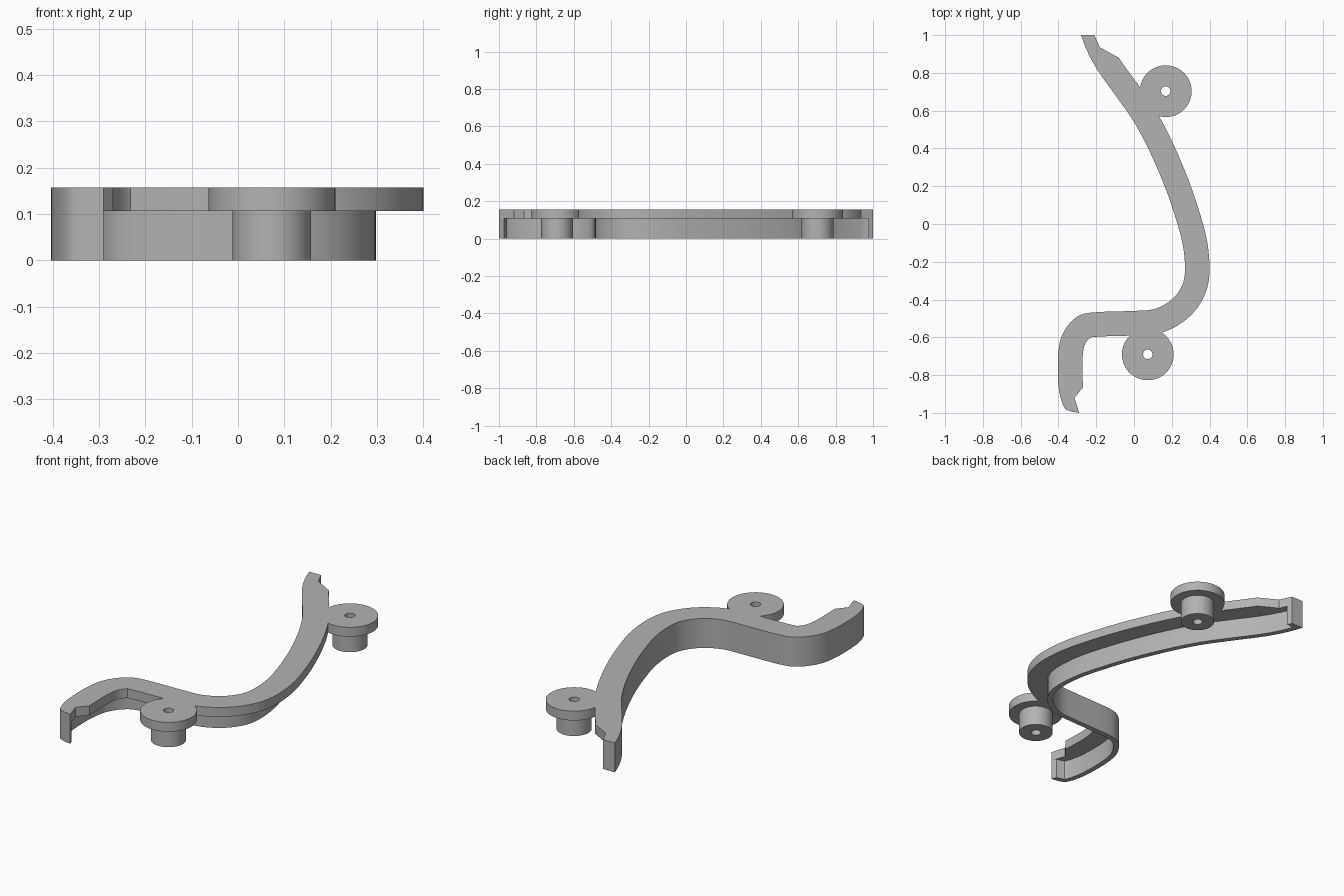
import bpy, bmesh, math
from mathutils import Vector

cube = bpy.data.objects.get("Cube")
if cube:
    bpy.data.objects.remove(cube, do_unlink=True)

grey = bpy.data.materials.new("plain grey")
grey.use_nodes = True
grey.diffuse_color = (0.45, 0.45, 0.45, 1)
grey.node_tree.nodes["Principled BSDF"].inputs["Base Color"].default_value = (0.45, 0.45, 0.45, 1)

STEPS = 4
MID, TOP = 0.107, 0.157


def make_object(name, bm):
    bmesh.ops.recalc_face_normals(bm, faces=bm.faces)
    mesh = bpy.data.meshes.new(name)
    bm.to_mesh(mesh)
    bm.free()
    mesh.materials.append(grey)
    obj = bpy.data.objects.new(name, mesh)
    bpy.context.collection.objects.link(obj)
    return obj


def prism(name, outline, z0, z1):
    bm = bmesh.new()
    face = bm.faces.new([bm.verts.new((p[0], p[1], z0)) for p in outline])
    ext = bmesh.ops.extrude_face_region(bm, geom=[face], use_keep_orig=True)
    verts = [v for v in ext["geom"] if isinstance(v, bmesh.types.BMVert)]
    bmesh.ops.translate(bm, verts=verts, vec=(0, 0, z1 - z0))
    return make_object(name, bm)


def lathe(name, profile, centre, sides=64):
    bm = bmesh.new()
    rings = []
    for i in range(sides):
        a = 2 * math.pi * i / sides
        rings.append([bm.verts.new((centre[0] + r * math.cos(a),
                                    centre[1] + r * math.sin(a), z)) for r, z in profile])
    n = len(profile)
    for i in range(sides):
        a, b = rings[i], rings[(i + 1) % sides]
        for j in range(n):
            k = (j + 1) % n
            bm.faces.new((a[j], b[j], b[k], a[k]))
    return make_object(name, bm)


def smooth_path(points):
    pts = [Vector(p) for p in points]
    pts = [2 * pts[0] - pts[1]] + pts + [2 * pts[-1] - pts[-2]]
    out = []
    for a, b, c, d in zip(pts, pts[1:], pts[2:], pts[3:]):
        for s in range(STEPS):
            t = s / STEPS
            out.append(0.5 * (2 * b + (c - a) * t + (2 * a - 5 * b + 4 * c - d) * t * t
                              + (3 * b - a - 3 * c + d) * t ** 3))
    return out + [pts[-2]]


def offset(path, dist):
    out = []
    for i, p in enumerate(path):
        d = (path[min(i + 1, len(path) - 1)] - path[max(i - 1, 0)]).normalized()
        out.append(p + Vector((-d.y, d.x)) * dist)
    return out


# Curved edge that both the flange and the wall follow, back to front
edge = smooth_path([
    (-0.28, 1), (-0.25, 0.92), (-0.19, 0.81), (-0.09, 0.67), (0, 0.54), (0.085, 0.38),
    (0.17, 0.18), (0.23, 0), (0.26, -0.12), (0.27, -0.24), (0.255, -0.325), (0.2, -0.4),
    (0.11, -0.45), (0, -0.46), (-0.1, -0.463), (-0.2, -0.467), (-0.28, -0.48),
    (-0.34, -0.525), (-0.385, -0.6), (-0.402, -0.7), (-0.402, -0.82), (-0.393, -0.9),
    (-0.37, -0.97), (-0.34, -0.99), (-0.29, -1)])

# Flat upper flange with notched ends
far_edge = offset(edge, 0.13)[2 * STEPS:20 * STEPS + 1]
flange = prism("flange", edge + [(-0.315, -0.92), (-0.27, -0.865)] + far_edge[::-1]
               + [(-0.18, 0.935), (-0.21, 1)], MID, TOP)

# Thin wall hanging below the edge, with a return lip at the back end
inner = [p for p in offset(edge, 0.028)[:-STEPS] if -0.97 < p.y < 0.97]
wall = prism("wall", edge + [(-0.301, -0.972)] + inner[::-1]
             + [(inner[0].x - 0.003, 0.975), (-0.199, 0.975), (-0.21, 1)], 0, MID)

# Drilled screw posts with wide heads, fused to the flange
post = [(0.025, 0), (0.085, 0), (0.085, MID), (0.137, MID), (0.137, TOP), (0.025, TOP)]
for name, centre in (("back_post", (0.168, 0.703)), ("front_post", (0.073, -0.69))):
    tool = lathe(name, post, centre)
    tool.hide_render = True
    mod = flange.modifiers.new(name, 'BOOLEAN')
    mod.operation = 'UNION'
    mod.solver = 'EXACT'
    mod.object = tool
    bpy.context.view_layer.objects.active = flange
    bpy.ops.object.modifier_apply(modifier=mod.name)
    bpy.data.objects.remove(tool, do_unlink=True)
flange.name = "flange_with_posts"

# Smooth the curves, keep the corners sharp
for obj in (flange, wall):
    bpy.ops.object.select_all(action='DESELECT')
    obj.select_set(True)
    bpy.context.view_layer.objects.active = obj
    bpy.ops.object.shade_smooth_by_angle(angle=math.radians(30))
